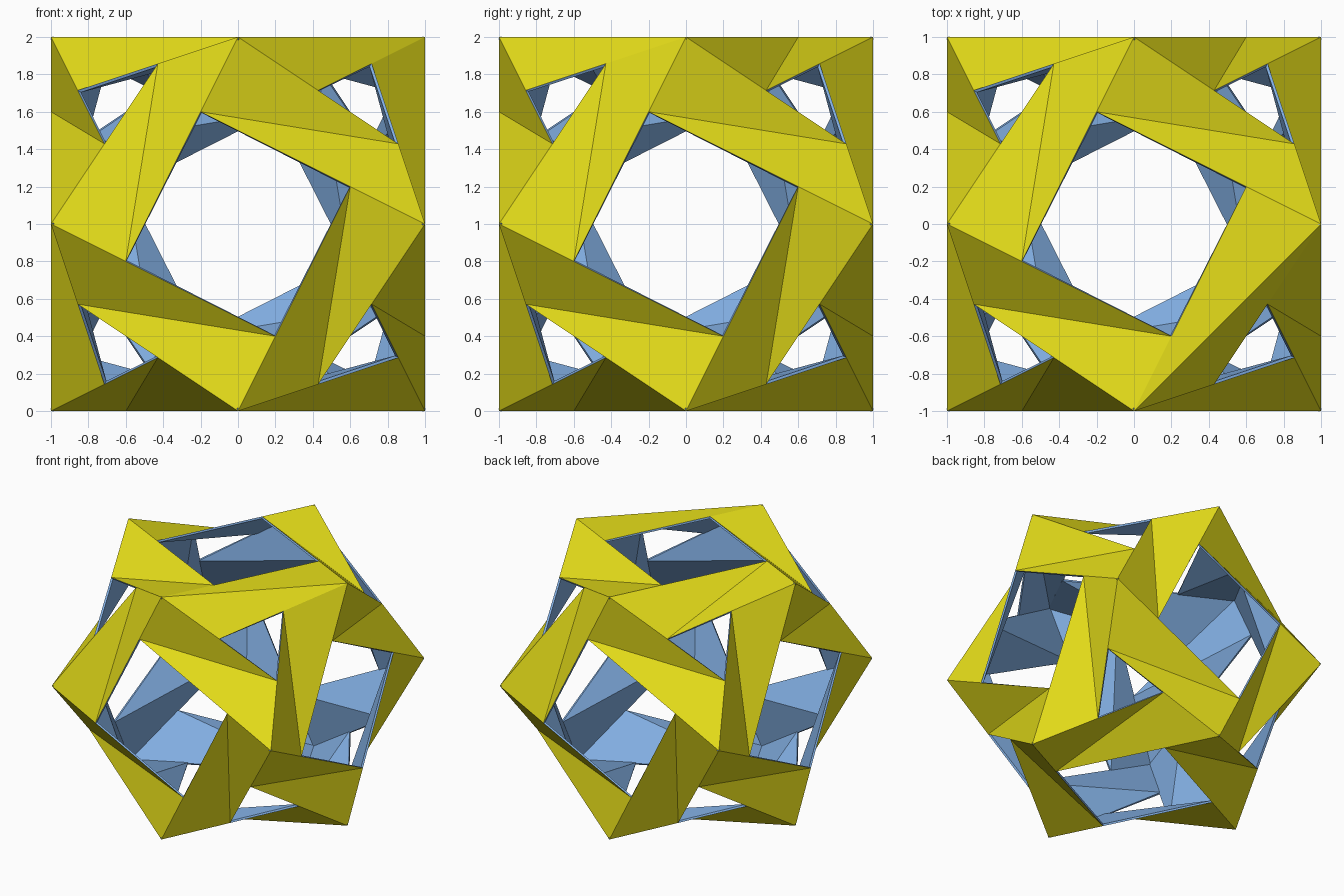
import bpy
from mathutils import Vector

if "Cube" in bpy.data.objects:
    bpy.data.objects.remove(bpy.data.objects["Cube"])


def material(name, color):
    mat = bpy.data.materials.new(name)
    mat.diffuse_color = color
    mat.use_nodes = True
    mat.node_tree.nodes["Principled BSDF"].inputs["Base Color"].default_value = mat.diffuse_color
    return mat


yellow = material("yellow_paper", (0.8, 0.74, 0.01, 1))
blue = material("blue_paper", (0.22, 0.42, 0.75, 1))
LIFT = Vector((0, 0, 1))


def folded_strip(name, v1, v2, a, c, ridge):
    # Two triangles folded either inward across the edge or outward along it
    faces = [(0, 3, 1), (0, 1, 2)] if ridge else [(0, 3, 2), (1, 2, 3)]
    mesh = bpy.data.meshes.new(name)
    mesh.from_pydata([p + LIFT for p in (v1, v2, c, a)], [], faces)
    mesh.materials.append(yellow)
    mesh.materials.append(blue)
    obj = bpy.data.objects.new(name, mesh)
    bpy.context.collection.objects.link(obj)
    # Thin paper: yellow outside, blue inside and on the cut edges
    mod = obj.modifiers.new("thickness", 'SOLIDIFY')
    mod.thickness = 0.015
    mod.offset = -1
    mod.use_even_offset = True
    mod.material_offset = 1
    mod.material_offset_rim = 1


# One strip for each of the 24 edges of a cuboctahedron, four around each square face
axes = [Vector(s * (i == k) for k in range(3)) for i in range(3) for s in (1, -1)]
for n in axes:
    for u in axes:
        if abs(n.dot(u)) > 0.5:
            continue
        w = u.cross(n)
        v1, v2, v3 = n + u, n + w, u + w
        a = n + 0.6 * u - 0.2 * w            # corner of the square hole
        c = (v1 + 4 * v2 + 2 * v3) / 7       # corner of the triangular hole
        ridge = n.z > 0.5 and u.x > 0.5      # one strip is folded outward
        folded_strip("ridge_strip" if ridge else "folded_strip", v1, v2, a, c, ridge)
